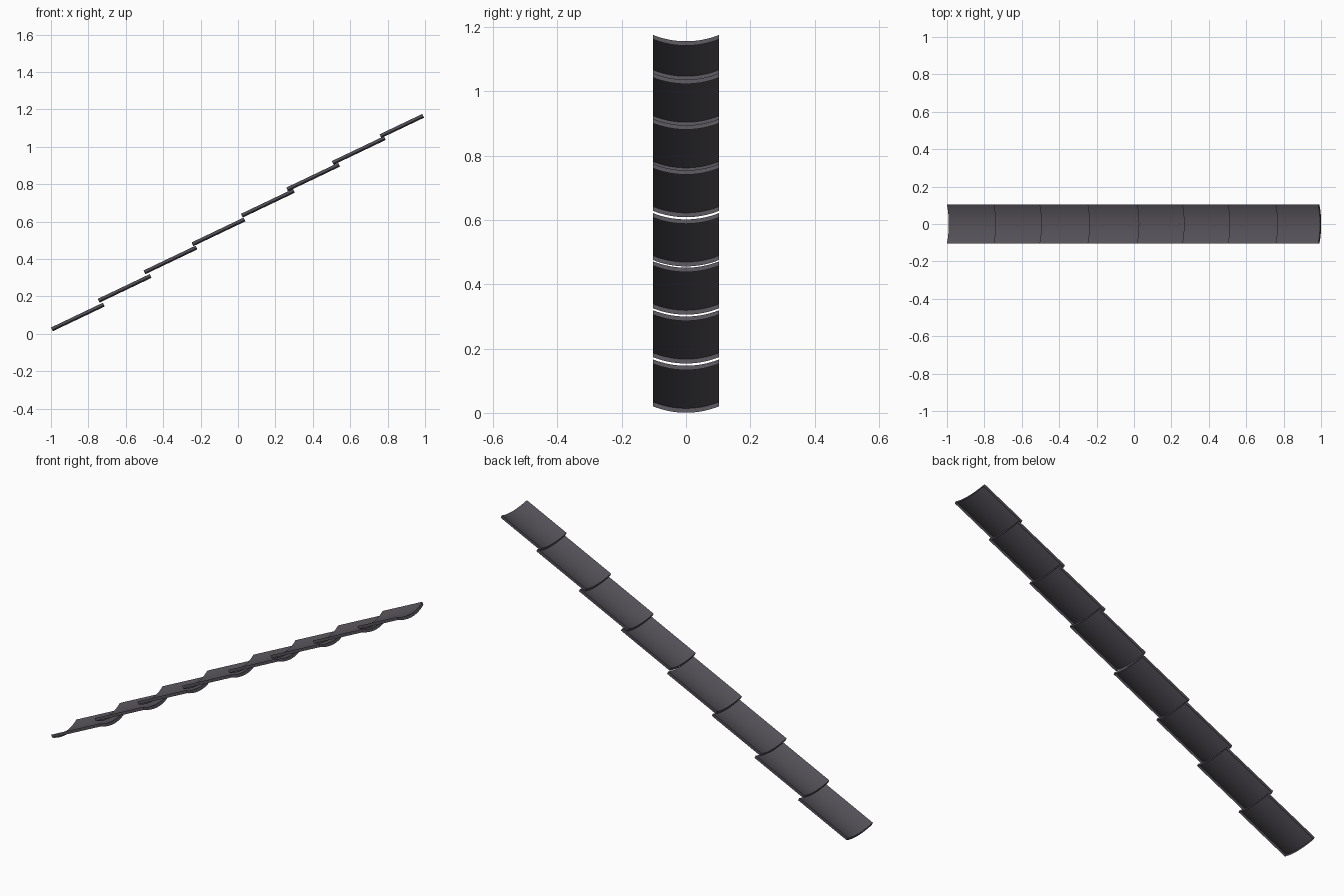
import bpy, bmesh, math

if "Cube" in bpy.data.objects:
    bpy.data.objects.remove(bpy.data.objects["Cube"])

# one dark slate colour for everything
slate = bpy.data.materials.new("dark slate")
slate.diffuse_color = (0.092, 0.083, 0.100, 1)
slate.use_nodes = True
slate.node_tree.nodes["Principled BSDF"].inputs["Base Color"].default_value = slate.diffuse_color

HALF_W = 0.103            # half width of a tile
SAG = 0.022               # depth of the trough
RIM = 0.015               # height of the rim walls below the shell
SLOPE = math.radians(25.5)
SEGS = 16


def add_tile(name, x, z, run):
    """Curved trough shell with a downward rim and an open underside.
    x, z: upper corner of the low end; run: horizontal length of the tile."""
    ux, uz = math.cos(SLOPE), math.sin(SLOPE)      # along the slope
    length = run / ux
    radius = (HALF_W ** 2 + SAG ** 2) / (2 * SAG)
    half = math.asin(HALF_W / radius)
    bm = bmesh.new()

    def row(along, drop):
        verts = []
        for i in range(SEGS + 1):
            a = -half + 2 * half * i / SEGS
            y = radius * math.sin(a)
            h = radius * (1 - math.cos(a)) - SAG - drop
            verts.append(bm.verts.new((x + along * ux - h * uz, y,
                                       z + along * uz + h * ux)))
        return verts

    low, high = row(0, 0), row(length, 0)
    low_rim, high_rim = row(0, RIM), row(length, RIM)
    for i in range(SEGS):
        j = i + 1
        bm.faces.new((low[i], high[i], high[j], low[j]))              # shell
        bm.faces.new((low_rim[i], low[i], low[j], low_rim[j]))        # low end wall
        bm.faces.new((high[i], high_rim[i], high_rim[j], high[j]))    # high end wall
    bm.faces.new((low[0], low_rim[0], high_rim[0], high[0]))          # side walls
    bm.faces.new((low[-1], high[-1], high_rim[-1], low_rim[-1]))
    bm.normal_update()
    # make the shell face up and the walls outwards
    bm.faces.ensure_lookup_table()
    bmesh.ops.recalc_face_normals(bm, faces=bm.faces)
    bm.normal_update()
    if bm.faces[0].normal.z < 0:
        bmesh.ops.reverse_faces(bm, faces=bm.faces)

    mesh = bpy.data.meshes.new(name)
    bm.to_mesh(mesh)
    bm.free()
    mesh.materials.append(slate)
    obj = bpy.data.objects.new(name, mesh)
    bpy.context.collection.objects.link(obj)
    bpy.context.view_layer.objects.active = obj
    obj.select_set(True)
    bpy.ops.object.shade_smooth_by_angle(angle=math.radians(30))
    obj.select_set(False)


# slightly uneven row of overlapping tiles, the top one is cut shorter
starts = [(-1.0, 0.034), (-0.75, 0.187), (-0.505, 0.339), (-0.248, 0.489),
          (0.016, 0.642), (0.258, 0.782), (0.502, 0.924), (0.757, 1.067)]
for n, (x, z) in enumerate(starts):
    add_tile(f"roof_tile_{n + 1}", x, z, 0.228 if n == 7 else 0.278)
